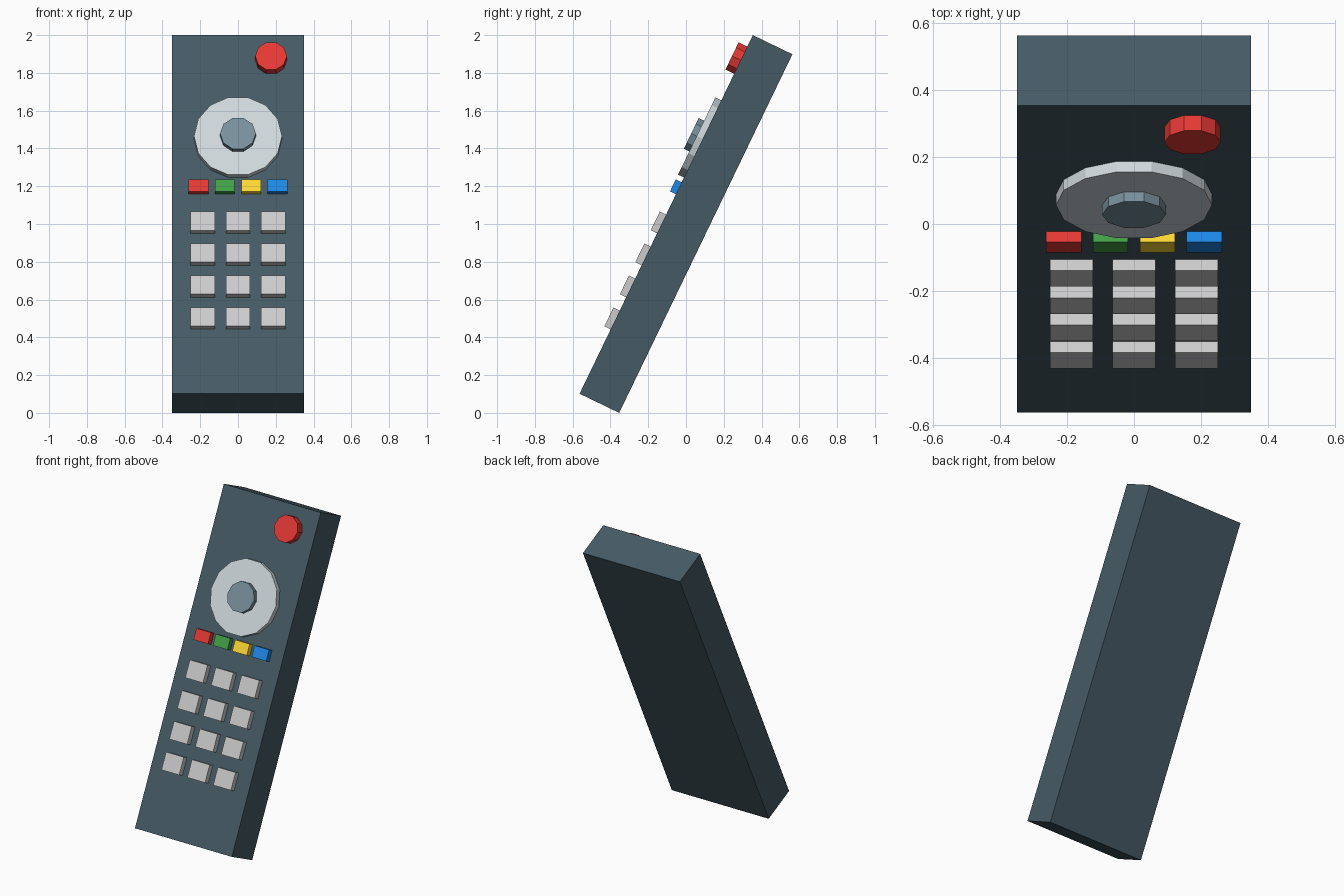
import bpy, bmesh
from math import pi, sin, cos
from mathutils import Matrix

if "Cube" in bpy.data.objects:
    bpy.data.objects.remove(bpy.data.objects["Cube"])

TILT = 0.45                      # lean back from vertical
WIDTH, LENGTH, THICK = 0.70, 2.1085, 0.233
FACE = THICK / 2                 # front face height in the remote's own frame
# remote frame: X across, Y up the length, Z out of the front face
FRAME = Matrix.Translation((0, 0, 1)) @ Matrix.Rotation(pi / 2 - TILT, 4, 'X')


def material(name, hex_code):
    def linear(c):
        return c / 12.92 if c <= 0.04045 else ((c + 0.055) / 1.055) ** 2.4
    rgb = [linear(int(hex_code[i:i + 2], 16) / 255) for i in (0, 2, 4)]
    mat = bpy.data.materials.new(name)
    mat.diffuse_color = (*rgb, 1)
    mat.use_nodes = True
    mat.node_tree.nodes["Principled BSDF"].inputs["Base Color"].default_value = mat.diffuse_color
    return mat


def prism(name, outline, z0, z1, mat=None):
    """Extrude a flat outline from z0 to z1 in the remote's frame."""
    bm = bmesh.new()
    base = bm.faces.new([bm.verts.new((x, y, z0)) for x, y in outline])
    ext = bmesh.ops.extrude_face_region(bm, geom=[base], use_keep_orig=True)
    verts = [v for v in ext["geom"] if isinstance(v, bmesh.types.BMVert)]
    bmesh.ops.translate(bm, verts=verts, vec=(0, 0, z1 - z0))
    bmesh.ops.recalc_face_normals(bm, faces=bm.faces)
    bm.transform(FRAME)
    mesh = bpy.data.meshes.new(name)
    bm.to_mesh(mesh)
    bm.free()
    if mat:
        mesh.materials.append(mat)
    obj = bpy.data.objects.new(name, mesh)
    bpy.context.collection.objects.link(obj)
    return obj


def rect(x, y, w, l):
    return [(x + sx * w / 2, y + sy * l / 2)
            for sx, sy in ((-1, -1), (1, -1), (1, 1), (-1, 1))]


def polygon(x, y, r, n):
    return [(x + r * cos(2 * pi * i / n), y + r * sin(2 * pi * i / n))
            for i in range(n)]


red = material("red", "E53935")

# body
prism("body", rect(0, 0, WIDTH, LENGTH), -FACE, FACE, material("slate", "455A64"))

# power button
prism("power_button", polygon(0.175, 0.907, 0.084, 10), FACE, FACE + 0.051, red)

# direction pad and its centre button
prism("direction_pad", polygon(0, 0.444, 0.233, 14), FACE, FACE + 0.035,
      material("pale_grey", "CFD8DC"))
prism("centre_button", polygon(0, 0.444, 0.095, 10), FACE + 0.035, FACE + 0.067,
      material("blue_grey", "78909C"))

# row of coloured buttons
colours = [("red", red), ("green", material("green", "43A047")),
           ("yellow", material("yellow", "FDD835")),
           ("blue", material("blue", "1E88E5"))]
for i, (label, mat) in enumerate(colours):
    prism(label + "_button", rect(-0.21 + 0.14 * i, 0.154, 0.105, 0.07),
          FACE, FACE + 0.035, mat)

# keypad
for row in range(4):
    for col in range(3):
        prism(f"key_{row + 1}_{col + 1}",
              rect((col - 1) * 0.187, -0.056 - 0.188 * row, 0.128, 0.11),
              FACE, FACE + 0.037)
